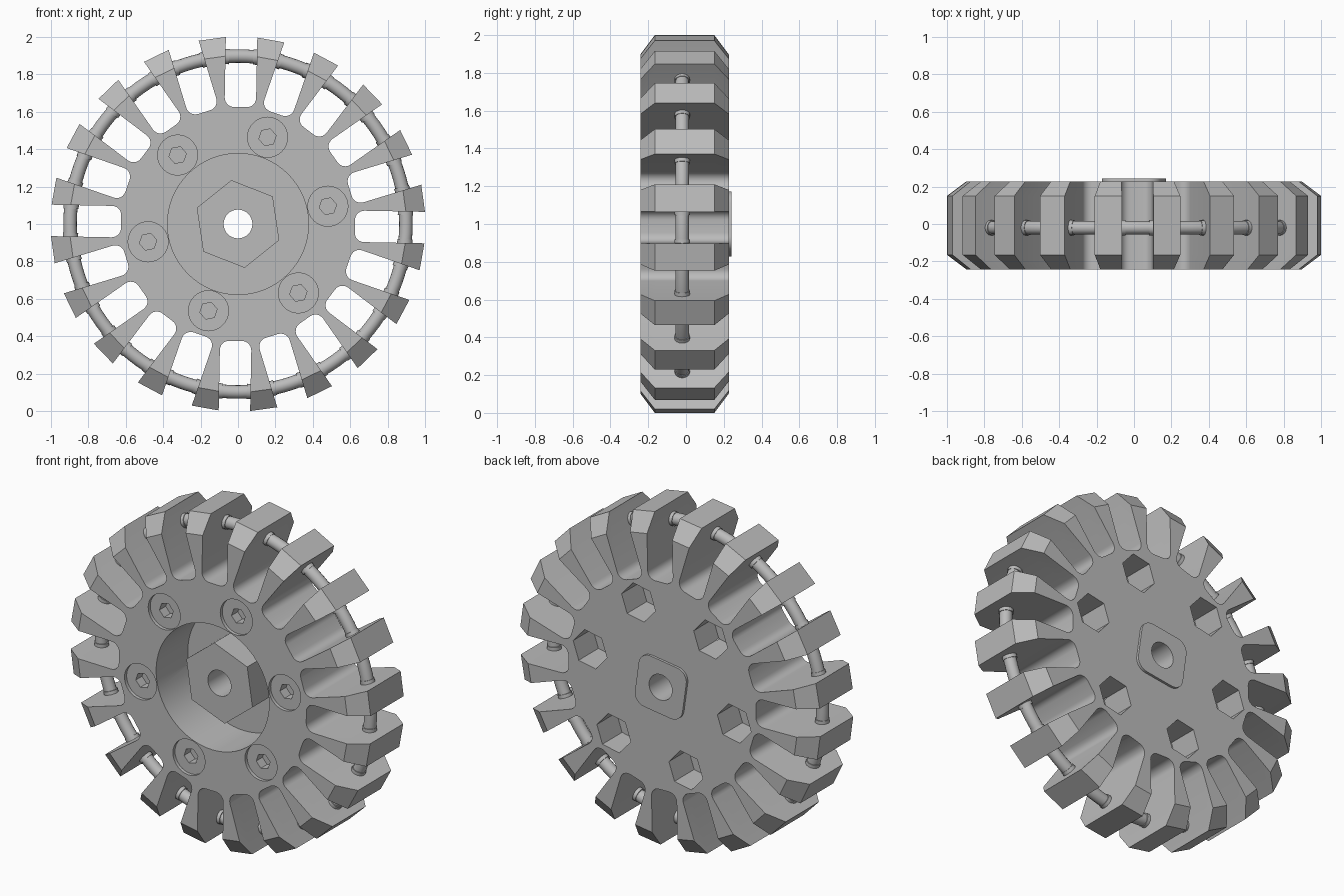
import bpy, bmesh, math
from math import cos, sin, radians, pi
from mathutils import Vector

cube = bpy.data.objects.get("Cube")
if cube:
    bpy.data.objects.remove(cube)

FRONT, BACK = -0.242, 0.227
TEETH = 20
TILT = radians(-1.1)        # whole tread is turned slightly
ROD_Y, ROD_R, ROD_RING = -0.02, 0.036, 0.898

grey = bpy.data.materials.new("wheel grey")
grey.use_nodes = True
colour = (0.5, 0.5, 0.5, 1)
grey.diffuse_color = colour
grey.node_tree.nodes["Principled BSDF"].inputs["Base Color"].default_value = colour


def polygon(sides, radius, turn=0, centre=(0, 0)):
    """Regular polygon in the xz plane."""
    return [(centre[0] + radius * cos(turn + 2 * pi * i / sides),
             centre[1] + radius * sin(turn + 2 * pi * i / sides)) for i in range(sides)]


def loft(bm, layers):
    """Join a stack of (y, outline) layers and cap both ends."""
    rings = [[bm.verts.new((x, y, z)) for x, z in pts] for y, pts in layers]
    n = len(rings[0])
    for a, b in zip(rings, rings[1:]):
        for i in range(n):
            j = (i + 1) % n
            bm.faces.new((a[i], a[j], b[j], b[i]))
    bm.faces.new(rings[0])
    bm.faces.new(rings[-1][::-1])


def make(name, stacks):
    bm = bmesh.new()
    for layers in stacks:
        loft(bm, layers)
    bmesh.ops.recalc_face_normals(bm, faces=bm.faces)
    mesh = bpy.data.meshes.new(name)
    bm.to_mesh(mesh)
    bm.free()
    mesh.materials.append(grey)
    obj = bpy.data.objects.new(name, mesh)
    obj.location.z = 1
    bpy.context.collection.objects.link(obj)
    return obj


def cut(obj, cutters):
    """Subtract cutters and bake the result."""
    for c in cutters:
        mod = obj.modifiers.new(c.name, 'BOOLEAN')
        mod.operation, mod.object, mod.solver = 'DIFFERENCE', c, 'EXACT'
    bpy.context.view_layer.update()
    graph = bpy.context.evaluated_depsgraph_get()
    mesh = bpy.data.meshes.new_from_object(obj.evaluated_get(graph))
    obj.modifiers.clear()
    obj.data = mesh


def smooth(obj):
    bpy.ops.object.select_all(action='DESELECT')
    obj.select_set(True)
    bpy.context.view_layer.objects.active = obj
    bpy.ops.object.shade_smooth_by_angle(angle=radians(28))


# Toothed outline: parallel-sided slots with rounded bottoms
def tread_outline(tip, slot=0.168, floor=0.625, fillet=0.05):
    half = slot / 2
    reach = math.sqrt(tip ** 2 - half ** 2)
    steps = [radians(15 * k) for k in range(7)]
    inner = half - fillet
    right = [(floor + fillet - fillet * sin(t), -inner - fillet * cos(t)) for t in steps]
    side = [(reach, -half)] + right
    side += [(d, -o) for d, o in reversed(side)]
    pts = []
    for k in range(TEETH):
        a = TILT + 2 * pi * k / TEETH
        pts += [(d * cos(a) - o * sin(a), d * sin(a) + o * cos(a)) for d, o in side]
    return pts


wheel = make("wheel_body", [[(FRONT, tread_outline(0.9)), (-0.165, tread_outline(1.002)),
                             (0.15, tread_outline(1.002)), (BACK, tread_outline(0.9))]])

# Cutters for the recess, bolt holes and centre bore
bolt_angles = [radians(11.2 + 60 * k) for k in range(6)]
bolts = [(0.49 * cos(a), 0.49 * sin(a)) for a in bolt_angles]


def bolt_cutter(name, sides, radius, y0, y1, end=1.0):
    turn = radians(11.2)
    return make(name, [[(y0, polygon(sides, radius, turn, c)),
                        (y1, polygon(sides, radius * end, turn, c))] for c in bolts])


recess = make("recess_cutter", [[(-0.4, polygon(64, 0.377)), (0.06, polygon(64, 0.377))]])
bore = make("bore_cutter", [[(-0.5, polygon(32, 0.077)), (0.5, polygon(32, 0.077))]])
seats = bolt_cutter("seat_cutter", 32, 0.107, -0.3, FRONT + 0.02)
sockets = bolt_cutter("socket_cutter", 6, 0.047, FRONT - 0.01, FRONT + 0.08)
pockets = bolt_cutter("pocket_cutter", 6, 0.115, 0.04, 0.4)

# Centre nut and rear boss
nut = make("centre_nut", [[(FRONT + 0.065, polygon(6, 0.237, radians(38.5))),
                           (0.065, polygon(6, 0.237, radians(38.5)))]])


def rounded_square(half, radius, turn):
    pts = []
    for q in range(4):
        corner = Vector((half - radius, half - radius))
        for k in range(9):
            t = radians(90 * k / 8)
            p = corner + radius * Vector((cos(t), sin(t)))
            a = turn + q * pi / 2
            pts.append((p.x * cos(a) - p.y * sin(a), p.x * sin(a) + p.y * cos(a)))
    return pts


plate = rounded_square(0.16, 0.07, radians(8))
boss = make("rear_boss", [[(BACK - 0.01, plate), (0.242, plate)]])

cut(wheel, [recess, bore, seats, sockets, pockets])
cut(nut, [bore])
cut(boss, [bore])
for c in (recess, bore, seats, sockets, pockets):
    bpy.data.objects.remove(c)

# Rod ring threaded through the teeth
bpy.ops.mesh.primitive_torus_add(major_radius=ROD_RING, minor_radius=ROD_R, major_segments=120,
                                 minor_segments=16, location=(0, ROD_Y, 1),
                                 rotation=(pi / 2, 0, 0))
ring = bpy.context.object
ring.name = "rod_ring"
ring.data.materials.append(grey)

# Small collars where the rod enters each tooth
bm = bmesh.new()
for k in range(TEETH):
    a = TILT + 2 * pi * k / TEETH
    out, along = Vector((cos(a), 0, sin(a))), Vector((-sin(a), 0, cos(a)))
    for s in (-1, 1):
        made = bmesh.ops.create_cone(bm, cap_ends=True, segments=16, radius1=0.041,
                                     radius2=0.041, depth=0.024)
        turn = along.to_track_quat('Z', 'Y')
        for v in made["verts"]:
            v.co = turn @ v.co + out * (ROD_RING - 0.004) + along * s * 0.076
            v.co.y += ROD_Y
mesh = bpy.data.meshes.new("rod_collars")
bm.to_mesh(mesh)
bm.free()
mesh.materials.append(grey)
collars = bpy.data.objects.new("rod_collars", mesh)
collars.location.z = 1
bpy.context.collection.objects.link(collars)

for obj in (wheel, nut, boss, ring, collars):
    smooth(obj)
